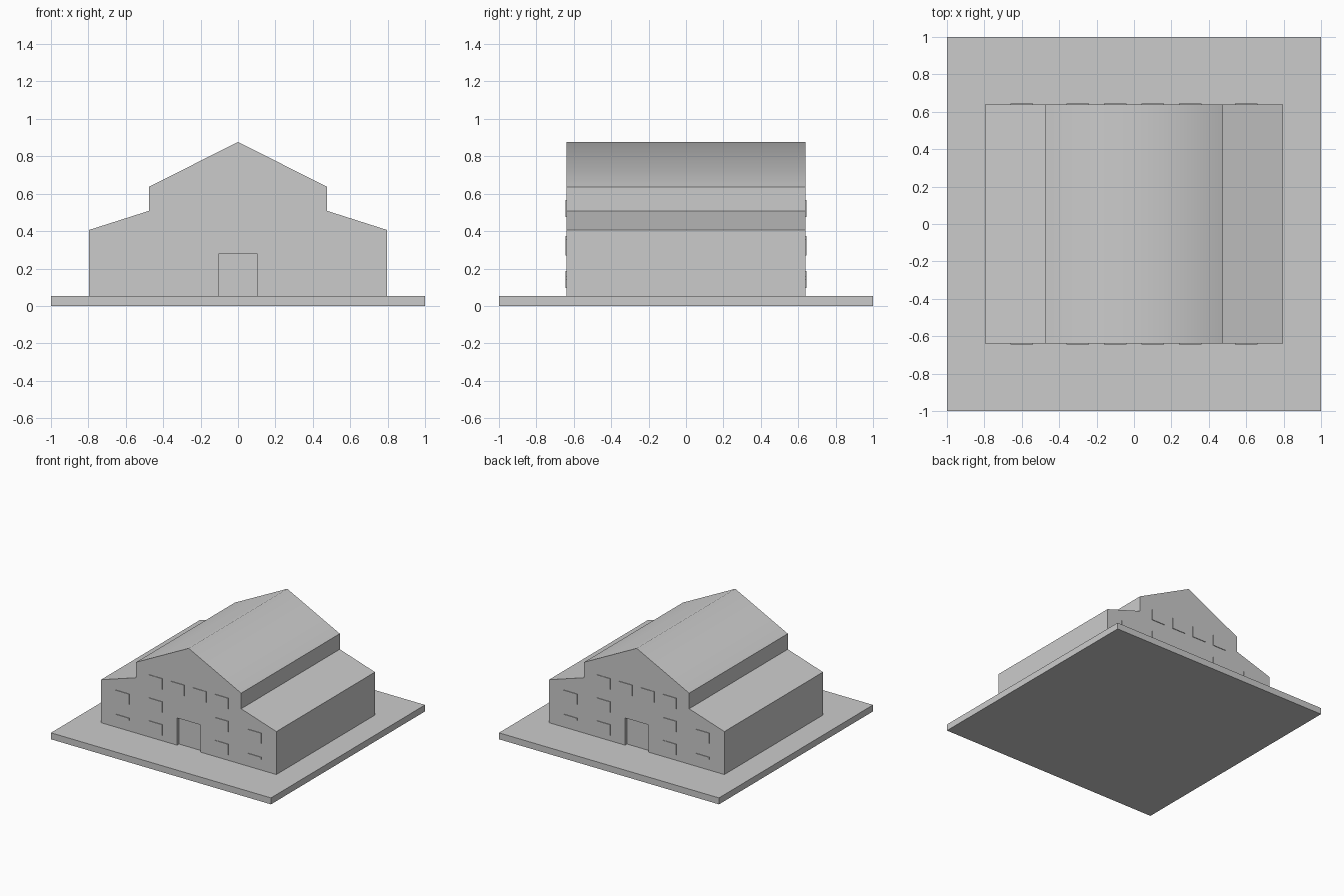
import bpy, bmesh, math
from mathutils import Vector

cube = bpy.data.objects.get("Cube")
if cube:
    bpy.data.objects.remove(cube, do_unlink=True)

grey = bpy.data.materials.new("plain_grey")
grey.use_nodes = True
grey.diffuse_color = (0.6, 0.6, 0.6, 1)
grey.node_tree.nodes["Principled BSDF"].inputs["Base Color"].default_value = (0.6, 0.6, 0.6, 1)

GROUND = 0.053   # top of the base slab
HALF_DEPTH = 0.64


def add_object(name, bm):
    bmesh.ops.recalc_face_normals(bm, faces=bm.faces)
    mesh = bpy.data.meshes.new(name)
    bm.to_mesh(mesh)
    bm.free()
    mesh.materials.append(grey)
    obj = bpy.data.objects.new(name, mesh)
    bpy.context.collection.objects.link(obj)
    return obj


def add_box(name, low, high):
    bm = bmesh.new()
    bmesh.ops.create_cube(bm, size=1)
    low, high = Vector(low), Vector(high)
    bmesh.ops.scale(bm, vec=high - low, verts=bm.verts)
    bmesh.ops.translate(bm, vec=(low + high) / 2, verts=bm.verts)
    return add_object(name, bm)


# Base slab
add_box("base_slab", (-1, -1, 0), (1, 1, GROUND))

# House body: mirrored gable profile with lower side aisles, extruded in depth
right_half = [(0.797, GROUND), (0.797, 0.406), (0.477, 0.508), (0.477, 0.636)]
profile = right_half + [(0, 0.877)] + [(-x, z) for x, z in reversed(right_half)]
bm = bmesh.new()
end = bm.faces.new([bm.verts.new((x, -HALF_DEPTH, z)) for x, z in profile])
sweep = bmesh.ops.extrude_face_region(bm, geom=[end], use_keep_orig=True)
moved = [v for v in sweep["geom"] if isinstance(v, bmesh.types.BMVert)]
bmesh.ops.translate(bm, vec=(0, 2 * HALF_DEPTH, 0), verts=moved)
house = add_object("house_body", bm)

# Recessed doorway in each gable end
for side, label in ((-1, "front"), (1, "back")):
    y1, y2 = sorted((side * (HALF_DEPTH - 0.025), side * (HALF_DEPTH + 0.1)))
    cutter = add_box(label + "_door_cutter", (-0.105, y1, 0.02), (0.105, y2, 0.277))
    cutter.hide_render = True
    cut = house.modifiers.new(label + "_doorway", "BOOLEAN")
    cut.operation = "DIFFERENCE"
    cut.solver = "EXACT"
    cut.object = cutter
    bpy.context.view_layer.objects.active = house
    bpy.ops.object.modifier_apply(modifier=cut.name)
    bpy.data.objects.remove(cutter, do_unlink=True)

# Soft shading across the ridge only
bpy.ops.object.select_all(action="DESELECT")
house.select_set(True)
bpy.context.view_layer.objects.active = house
bpy.ops.object.shade_smooth_by_angle(angle=math.radians(60))

# Thin window plates: (distance from centre, bottom, top), mirrored on both ends
windows = [
    (0.1, 0.475, 0.565),
    (0.3, 0.475, 0.565), (0.3, 0.285, 0.375), (0.3, 0.097, 0.187),
    (0.6, 0.27, 0.358), (0.6, 0.14, 0.16),
]
for side, label in ((-1, "front"), (1, "back")):
    y1, y2 = sorted((side * (HALF_DEPTH - 0.002), side * (HALF_DEPTH + 0.005)))
    for x, low, high in windows:
        for cx in (-x, x):
            add_box(label + "_window", (cx - 0.06, y1, low), (cx + 0.06, y2, high))
